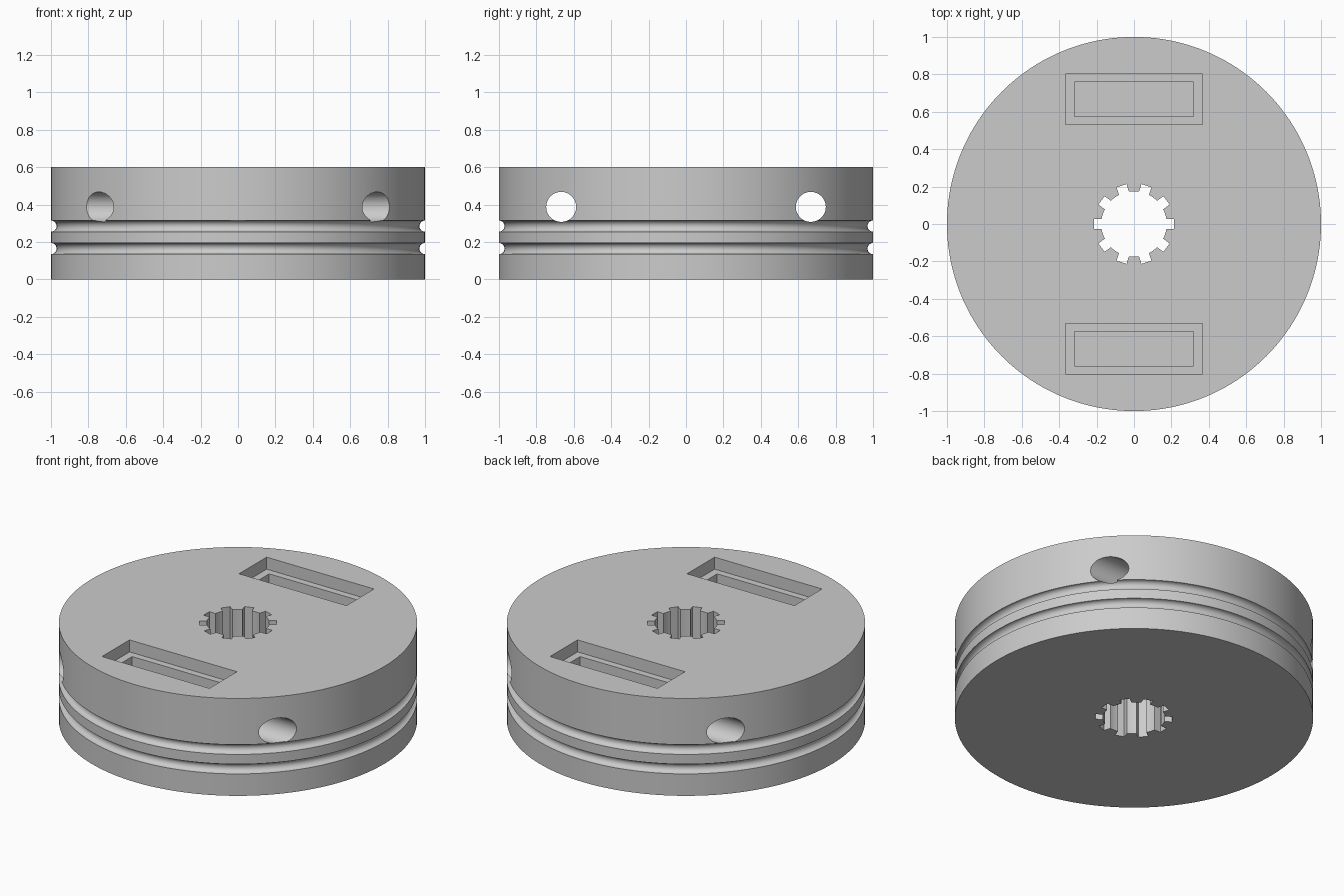
import bpy, bmesh
from math import sin, cos, pi, radians
from mathutils import Matrix, Vector

if "Cube" in bpy.data.objects:
    bpy.data.objects.remove(bpy.data.objects["Cube"], do_unlink=True)

HEIGHT = 0.6
grey = bpy.data.materials.new("plain_grey")
grey.use_nodes = True
grey.diffuse_color = (0.6, 0.6, 0.6, 1)
grey.node_tree.nodes["Principled BSDF"].inputs["Base Color"].default_value = (0.6, 0.6, 0.6, 1)


def make_object(name, bm):
    bmesh.ops.recalc_face_normals(bm, faces=bm.faces)
    mesh = bpy.data.meshes.new(name)
    bm.to_mesh(mesh)
    bm.free()
    mesh.materials.append(grey)
    obj = bpy.data.objects.new(name, mesh)
    bpy.context.collection.objects.link(obj)
    return obj


def lathe(name, profile, steps):
    """Closed solid of revolution; caps are single polygons."""
    bm = bmesh.new()
    rings = [[bm.verts.new((r * cos(2 * pi * i / steps), r * sin(2 * pi * i / steps), z))
              for i in range(steps)] for r, z in profile]
    for low, high in zip(rings, rings[1:]):
        for i in range(steps):
            j = (i + 1) % steps
            bm.faces.new((low[i], low[j], high[j], high[i]))
    bm.faces.new(rings[0])
    bm.faces.new(rings[-1])
    return make_object(name, bm)


def box(name, x, y0, y1, z0, z1):
    bm = bmesh.new()
    place = Matrix.Translation((0, (y0 + y1) / 2, (z0 + z1) / 2))
    size = Matrix.Diagonal((2 * x, y1 - y0, z1 - z0, 1))
    bmesh.ops.create_cube(bm, size=1, matrix=place @ size)
    return make_object(name, bm)


def cross_hole(name, y, z, radius):
    bm = bmesh.new()
    bmesh.ops.create_cone(bm, cap_ends=True, segments=64, radius1=radius, radius2=radius, depth=2.4,
                          matrix=Matrix.Translation((0, y, z)) @ Matrix.Rotation(pi / 2, 4, 'Y'))
    return make_object(name, bm)


def splined_bore(name, inner, outer, half, teeth):
    """Round prism with straight-sided slots around it."""
    bm = bmesh.new()
    points = []
    start = (inner ** 2 - half ** 2) ** 0.5
    gap = 2 * pi / teeth
    edge = math_angle = Vector((1, 0)).angle(Vector((start, half)))
    for k in range(teeth):
        turn = Matrix.Rotation(k * gap, 2)
        points += [turn @ Vector(p) for p in ((start, -half), (outer, -half), (outer, half), (start, half))]
        for s in (0.25, 0.5, 0.75):
            a = k * gap + edge + s * (gap - 2 * edge)
            points.append(Vector((inner * cos(a), inner * sin(a))))
    base = bm.faces.new([bm.verts.new((p.x, p.y, -0.1)) for p in points])
    top = bmesh.ops.extrude_face_region(bm, geom=[base])
    bmesh.ops.translate(bm, vec=(0, 0, HEIGHT + 0.2),
                        verts=[v for v in top["geom"] if isinstance(v, bmesh.types.BMVert)])
    return make_object(name, bm)


# Drum with two round string grooves
profile = [(1, 0)]
for centre in (0.165, 0.285):
    for i in range(13):
        a = pi * i / 12
        profile.append((1 - 0.03 * sin(a), centre - 0.03 * cos(a)))
profile.append((1, HEIGHT))
drum = lathe("spool_drum", profile, 160)

# Central bore, lidded pockets and string holes
cutters = [splined_bore("bore_cutter", 0.175, 0.215, 0.028, 10)]
for side, y in (("front", -0.667), ("back", 0.667)):
    cutters += [
        box(side + "_lid_recess_cutter", 0.366, y - 0.134, y + 0.134, 0.526, 0.7),
        box(side + "_pocket_cutter", 0.319, y - 0.092, y + 0.092, 0.3, 0.7),
        cross_hole(side + "_string_hole_cutter", y, 0.388, 0.08),
    ]

bpy.context.view_layer.objects.active = drum
for cutter in cutters:
    cutter.hide_render = True
    mod = drum.modifiers.new(cutter.name, 'BOOLEAN')
    mod.operation = 'DIFFERENCE'
    mod.solver = 'EXACT'
    mod.object = cutter
    bpy.ops.object.modifier_apply(modifier=mod.name)
    bpy.data.objects.remove(cutter, do_unlink=True)

# Smooth round walls, crisp rims
bpy.ops.object.select_all(action='DESELECT')
drum.select_set(True)
bpy.ops.object.shade_smooth_by_angle(angle=radians(30))
